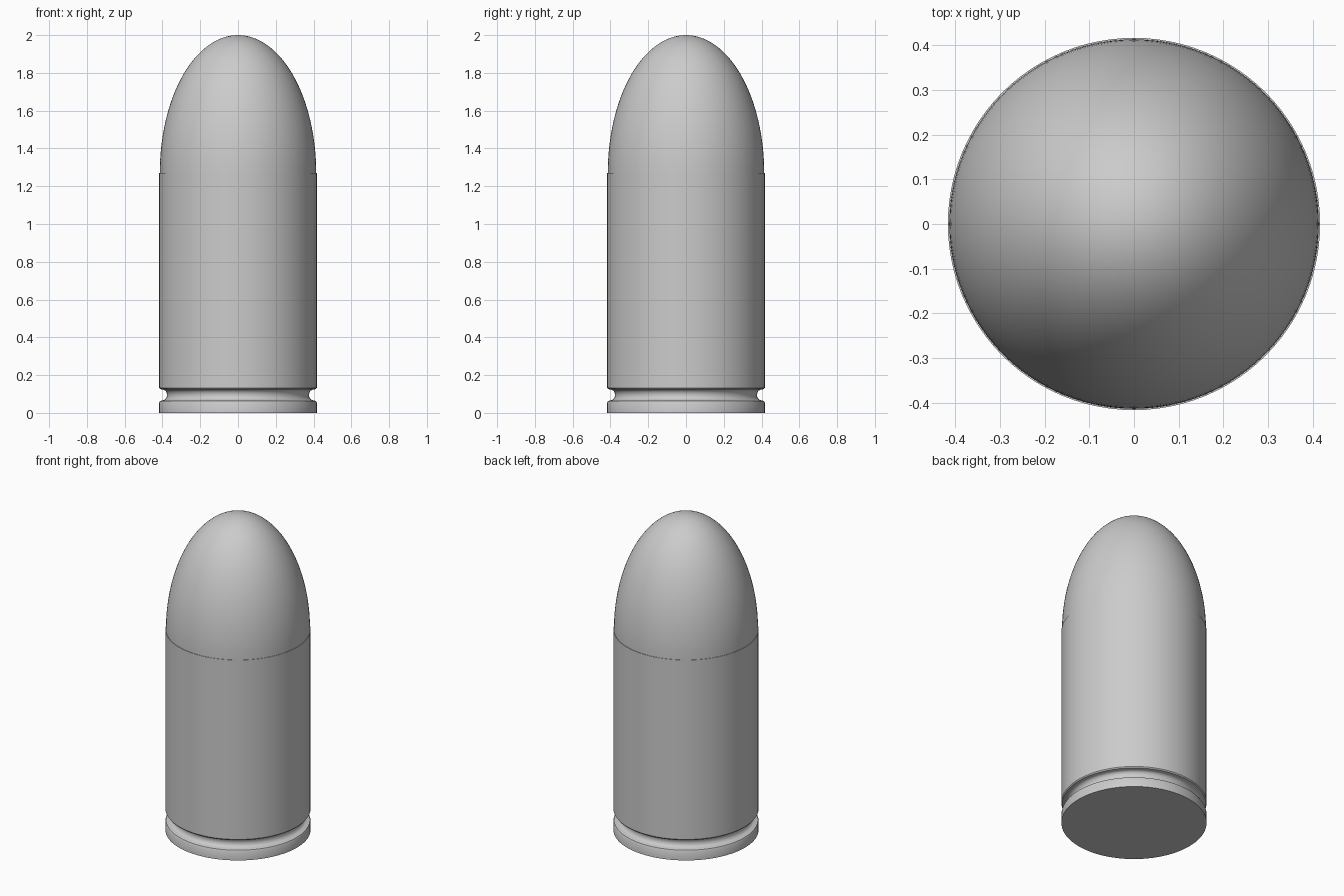
import bpy, bmesh, math

if "Cube" in bpy.data.objects:
    bpy.data.objects.remove(bpy.data.objects["Cube"])

SEGMENTS = 96
RADIUS = 0.417


def lathe(name, profile):
    """Spin a (radius, z) profile around the z axis."""
    bm = bmesh.new()
    verts = [bm.verts.new((r, 0, z)) for r, z in profile]
    edges = [bm.edges.new(pair) for pair in zip(verts, verts[1:])]
    bmesh.ops.spin(bm, geom=verts + edges, cent=(0, 0, 0), axis=(0, 0, 1),
                   angle=math.tau, steps=SEGMENTS, use_duplicate=False)
    bmesh.ops.remove_doubles(bm, verts=bm.verts, dist=1e-5)
    bmesh.ops.recalc_face_normals(bm, faces=bm.faces)
    mesh = bpy.data.meshes.new(name)
    bm.to_mesh(mesh)
    bm.free()
    obj = bpy.data.objects.new(name, mesh)
    bpy.context.collection.objects.link(obj)
    bpy.ops.object.select_all(action='DESELECT')
    obj.select_set(True)
    bpy.context.view_layer.objects.active = obj
    bpy.ops.object.shade_smooth_by_angle(angle=math.radians(35))
    return obj


# Casing: flat base, rim, rounded extractor groove and straight wall
groove = []
for i in range(13):
    a = math.pi * i / 12
    groove.append((0.398 - 0.022 * math.sin(a), 0.095 - 0.028 * math.cos(a)))
casing = [(0, 0), (RADIUS, 0), (RADIUS, 0.056), (0.413, 0.063)]
casing += groove
casing += [(0.412, 0.126), (RADIUS, 0.133), (RADIUS, 1.27), (0.414, 1.27)]
lathe("casing", casing)

# Bullet: half-ellipse nose seated in the casing mouth
nose = []
for i in range(33):
    a = math.pi / 2 * i / 32
    nose.append((0.414 * math.cos(a), 1.27 + 0.73 * math.sin(a)))
nose[-1] = (0, 2.0)
lathe("bullet", nose)
